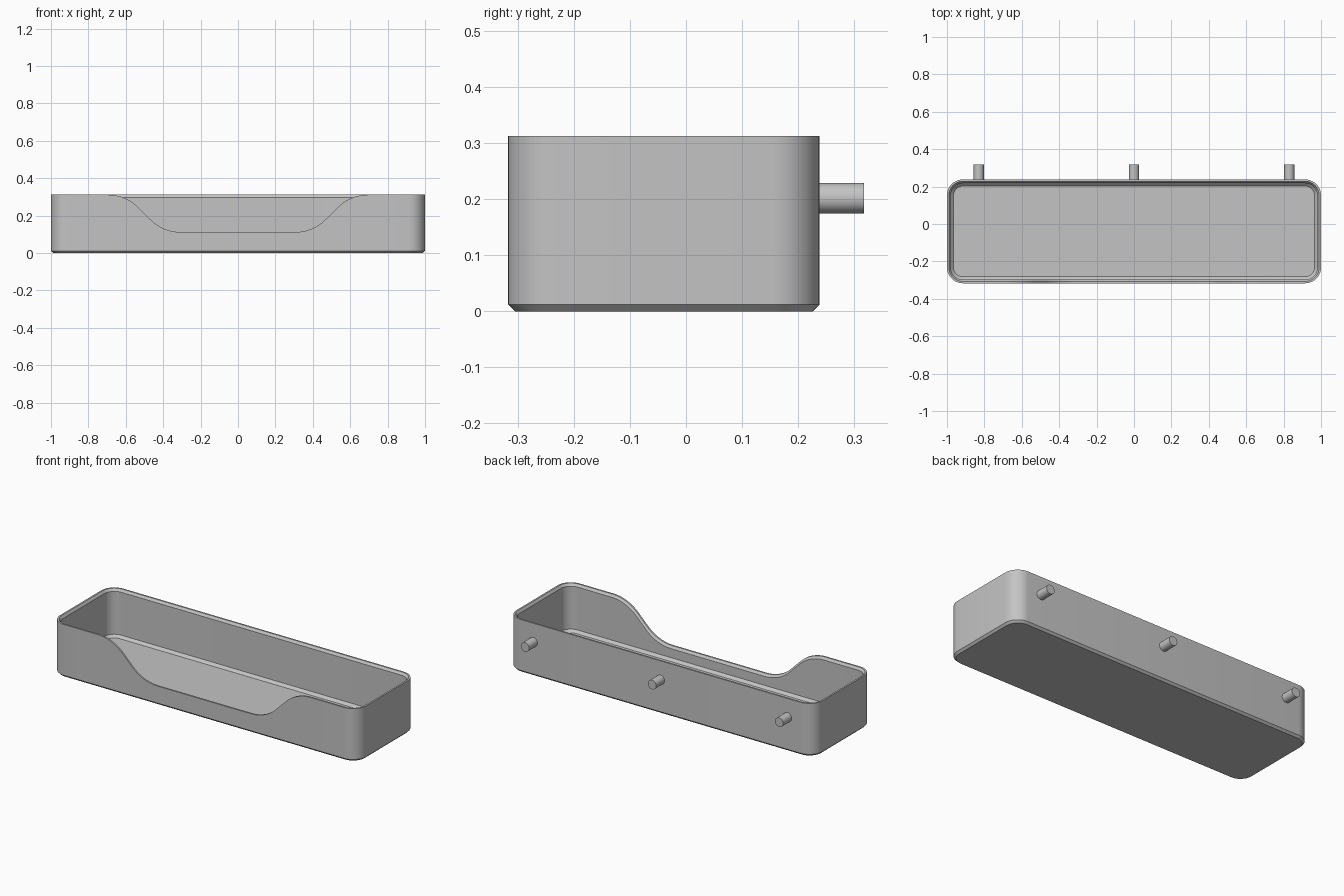
import bpy, bmesh, math
from mathutils import Matrix

cube = bpy.data.objects.get("Cube")
if cube:
    bpy.data.objects.remove(cube, do_unlink=True)

HALF_X, Y_FRONT, Y_BACK = 1.0, -0.317, 0.238
HEIGHT, CORNER, STEPS = 0.312, 0.085, 10
SCOOP_Z, SCOOP_X, SCOOP_R = 0.112, 0.305, 0.23

grey = bpy.data.materials.new("plain grey")
grey.use_nodes = True
colour = (0.55, 0.55, 0.55, 1)
grey.diffuse_color = colour
grey.node_tree.nodes["Principled BSDF"].inputs["Base Color"].default_value = colour


def finish(bm, name):
    bmesh.ops.recalc_face_normals(bm, faces=bm.faces)
    mesh = bpy.data.meshes.new(name)
    bm.to_mesh(mesh)
    bm.free()
    mesh.materials.append(grey)
    obj = bpy.data.objects.new(name, mesh)
    bpy.context.collection.objects.link(obj)
    bpy.ops.object.select_all(action='DESELECT')
    obj.select_set(True)
    bpy.context.view_layer.objects.active = obj
    bpy.ops.object.shade_smooth_by_angle(angle=math.radians(25))
    return obj


# Scoop edge: a 45 degree slope with an arc at each end
def scoop_half():
    rise = HEIGHT - SCOOP_Z
    arc = [(SCOOP_R * math.sin(a), SCOOP_R * (1 - math.cos(a)))
           for a in (math.pi / 4 * i / STEPS for i in range(STEPS + 1))]
    end_x, end_z = arc[-1]
    run = 2 * end_x + rise - 2 * end_z
    lower = [(SCOOP_X + x, SCOOP_Z + z) for x, z in arc]
    upper = [(SCOOP_X + run - x, HEIGHT - z) for x, z in reversed(arc)]
    return lower + upper


half = scoop_half()
scoop = [(-x, z) for x, z in reversed(half)] + half


# Rounded outline as (x, y, rim height), shrunk by the inset
def outline(inset):
    r = CORNER - inset
    cx = HALF_X - CORNER
    points = [(x, Y_FRONT + inset, z) for x, z in scoop]
    corners = [(cx, Y_FRONT + CORNER, -90), (cx, Y_BACK - CORNER, 0),
               (-cx, Y_BACK - CORNER, 90), (-cx, Y_FRONT + CORNER, 180)]
    for x, y, start in corners:
        for i in range(STEPS + 1):
            a = math.radians(start + 90 * i / STEPS)
            points.append((x + r * math.cos(a), y + r * math.sin(a), HEIGHT))
    return points


# Tray: rings from the underside, up the outside, over the rim, down to the floor
bm = bmesh.new()
section = [(0.012, 0.0, False), (0.0, 0.012, False), (0.0, 0.0, True),
           (0.01, 0.0, True), (0.02, -0.014, True),
           (0.02, 0.045, False), (0.035, 0.03, False)]
rings = []
for inset, z, on_rim in section:
    rings.append([bm.verts.new((x, y, rim + z if on_rim else z))
                  for x, y, rim in outline(inset)])
for a, b in zip(rings, rings[1:]):
    for i in range(len(a)):
        j = (i + 1) % len(a)
        bm.faces.new((a[i], a[j], b[j], b[i]))
bm.faces.new(rings[0])
bm.faces.new(rings[-1])
finish(bm, "tray")

# Pegs on the back wall
for name, x in (("right_peg", -0.83), ("middle_peg", 0), ("left_peg", 0.83)):
    bm = bmesh.new()
    start, end = Y_BACK - 0.005, 0.317
    place = Matrix.Translation((x, (start + end) / 2, 0.2015)) @ Matrix.Rotation(math.pi / 2, 4, 'X')
    bmesh.ops.create_cone(bm, cap_ends=True, segments=32, radius1=0.027,
                          radius2=0.027, depth=end - start, matrix=place)
    finish(bm, name)
